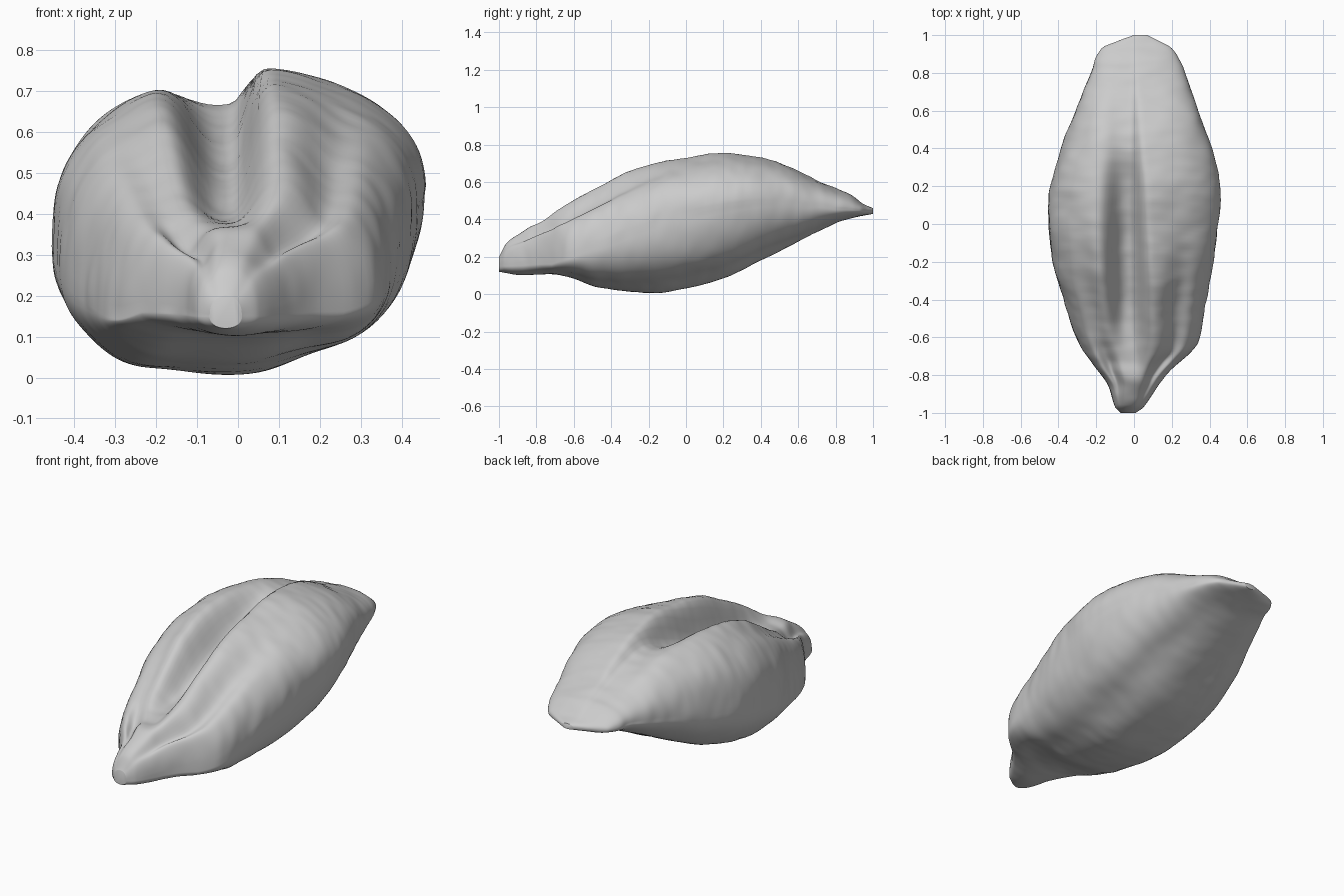
import bpy, bmesh, math
from mathutils import Vector, noise

RINGS, SIDES = 160, 144

cube = bpy.data.objects.get("Cube")
if cube:
    bpy.data.objects.remove(cube, do_unlink=True)

# Profiles along the length: position and value
right_edge = [(-1, -.07), (-.97, -.1), (-.85, -.14), (-.78, -.19), (-.62, -.3), (-.4, -.37), (-.2, -.43), (0, -.455),
              (.2, -.44), (.4, -.385), (.6, -.31), (.8, -.23), (.93, -.17), (.97, -.08), (1, 0)]
left_edge = [(-1, .01), (-.97, .05), (-.85, .13), (-.78, .19), (-.64, .33), (-.4, .38), (-.2, .42), (0, .445),
             (.2, .45), (.4, .41), (.6, .34), (.8, .27), (.93, .2), (.97, .13), (1, .07)]
top_edge = [(-1, .2), (-.96, .27), (-.88, .33), (-.8, .4), (-.6, .52), (-.4, .62), (-.2, .7), (0, .735),
            (.2, .75), (.4, .73), (.6, .66), (.8, .565), (.88, .53), (.95, .48), (1, .46)]
bottom_edge = [(-1, .12), (-.9, .105), (-.7, .105), (-.6, .085), (-.48, .04), (-.17, .005), (0, .03),
               (.2, .085), (.4, .18), (.6, .28), (.8, .38), (.95, .42), (1, .43)]
waist = [(-1, .15), (-.8, .16), (-.62, .17), (-.4, .23), (0, .36), (.4, .43), (.8, .455), (1, .445)]
groove_depth = [(-1, 0), (-.85, .01), (-.7, .09), (-.5, .18), (-.2, .22), (.1, .17), (.3, .1), (.4, .06),
                (.6, .03), (.8, .01), (1, 0)]
fold_depth = [(-1, 0), (-.9, .02), (-.74, .08), (-.6, .07), (-.35, .055), (-.1, .015), (.2, 0), (1, 0)]


def sample(profile, y):
    """Smooth interpolation through the profile points."""
    n = len(profile)
    i = max(k for k in range(n - 1) if k == 0 or profile[k][0] <= y)

    def slope(k):
        a, b = profile[max(k - 1, 0)], profile[min(k + 1, n - 1)]
        return (b[1] - a[1]) / (b[0] - a[0])

    (ya, va), (yb, vb) = profile[i], profile[i + 1]
    h = yb - ya
    t = (y - ya) / h
    s = t * t * (3 - 2 * t)
    return va + (vb - va) * s + h * t * (1 - t) * (slope(i) * (1 - t) - slope(i + 1) * t)


def bump(d, width, power=2):
    return math.exp(-abs(d / width) ** power)


def surface_point(y, angle):
    """One point of the seed's cross-section at y."""
    right, left = sample(right_edge, y), sample(left_edge, y)
    top, bottom, mid = (sample(p, y) for p in (top_edge, bottom_edge, waist))
    centre, half = (left + right) / 2, (left - right) / 2
    c, s = math.cos(angle), math.sin(angle)
    x = centre + half * c
    # The waist sits higher on the left over the wide middle
    belly = min(1, max(0, (half - .25) / .15))
    mid += .055 * c * belly
    if s > 0:
        # Two lobes on top, the left one higher, with a steep-sided groove between
        z = mid + (top - mid) * 1.01 * s ** .78
        z -= .01 * s * min(1, max(0, -(x - .05) / .15)) * belly
        d = x + .025
        z -= sample(groove_depth, y) * s * bump(d, .11 if d < 0 else .06 - .04 * y, 2.6)
        # Fold down the flank of each lobe, parting it from the snout in front
        z -= sample(fold_depth, y) * s ** .5 * bump(abs(c) - .6, .17)
    else:
        # Underside, fuller on the right and flattened on the left
        z = mid - (mid - bottom) * (-s) ** .87
        z += belly * (.025 * bump(c - .45, .25) - .02 * bump(c + .65, .2))
    # Fine wrinkles running across the skin
    p = Vector((x, y, z))
    out = Vector((c, 0, s)) * min(1, half / .2) * (1 if s > 0 else .5)
    p += out * .01 * noise.noise(Vector((x * 5, y * 5, z * 5)))
    p += out * .004 * noise.noise(Vector((x * 9, y * 20, z * 9)))
    p.z = max(p.z, 0)
    return p


# Seed body lofted from rings, closer together near the ends
bm = bmesh.new()
rings = []
for i in range(RINGS):
    y = -math.cos(math.pi * i / (RINGS - 1))
    rings.append([bm.verts.new(surface_point(y, math.tau * j / SIDES)) for j in range(SIDES)])
for a, b in zip(rings, rings[1:]):
    for j in range(SIDES):
        k = (j + 1) % SIDES
        bm.faces.new((a[j], a[k], b[k], b[j]))
bm.faces.new(rings[0])
bm.faces.new(rings[-1])
bmesh.ops.recalc_face_normals(bm, faces=bm.faces)
mesh = bpy.data.meshes.new("seed_body")
bm.to_mesh(mesh)
bm.free()
seed = bpy.data.objects.new("seed_body", mesh)
bpy.context.collection.objects.link(seed)

# Plain grey skin
colour = (.6, .6, .6, 1)
skin = bpy.data.materials.new("plain_grey")
skin.use_nodes = True
skin.diffuse_color = colour
skin.node_tree.nodes["Principled BSDF"].inputs["Base Color"].default_value = colour
mesh.materials.append(skin)

# Rounded shading
bpy.context.view_layer.objects.active = seed
seed.select_set(True)
bpy.ops.object.shade_smooth_by_angle(angle=math.radians(60))
